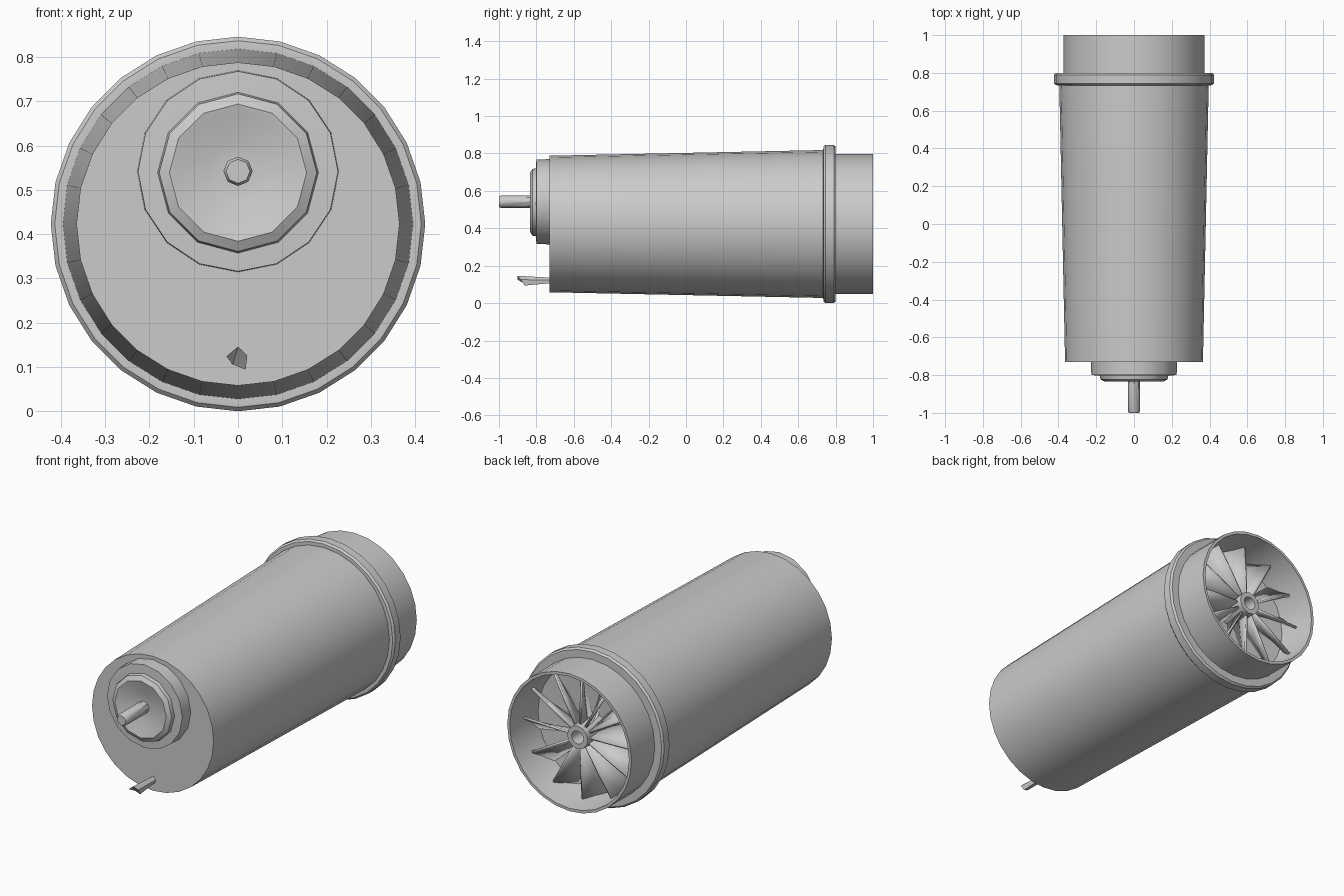
import bpy, bmesh
from math import sin, cos, tau, radians

if "Cube" in bpy.data.objects:
    bpy.data.objects.remove(bpy.data.objects["Cube"])

CZ = 0.423  # height of the main axis


def finish(name, bm, angle=40):
    bmesh.ops.remove_doubles(bm, verts=bm.verts, dist=1e-5)
    bmesh.ops.recalc_face_normals(bm, faces=bm.faces)
    me = bpy.data.meshes.new(name)
    bm.to_mesh(me)
    bm.free()
    ob = bpy.data.objects.new(name, me)
    bpy.context.collection.objects.link(ob)
    bpy.ops.object.select_all(action='DESELECT')
    ob.select_set(True)
    bpy.context.view_layer.objects.active = ob
    bpy.ops.object.shade_smooth_by_angle(angle=radians(angle))
    return ob


def lathe(name, profile, sides, z=CZ, closed=False):
    """Turn (radius, y) points about a y-parallel axis; open ends get caps."""
    bm = bmesh.new()
    rings = [[bm.verts.new((r * sin(tau * i / sides), y, z + r * cos(tau * i / sides)))
              for i in range(sides)] for r, y in profile]
    pairs = list(zip(rings, rings[1:]))
    if closed:
        pairs.append((rings[-1], rings[0]))
    else:
        bm.faces.new(rings[0])
        bm.faces.new(rings[-1])
    for a, b in pairs:
        for i in range(sides):
            j = (i + 1) % sides
            bm.faces.new((a[i], a[j], b[j], b[i]))
    return finish(name, bm)


# Tapered motor housing
lathe("housing", [(0.365, -0.73), (0.396, 0.76)], 28)

# Rounded flange around the rear
lathe("flange", [(0.39, 0.733), (0.414, 0.735), (0.423, 0.745), (0.423, 0.79),
                 (0.414, 0.8), (0.36, 0.8), (0.36, 0.74)], 28, closed=True)

# Thin rear sleeve, with a floor behind the fan
lathe("rear_sleeve", [(0.373, 0.76), (0.373, 1.0), (0.358, 1.0), (0.35, 0.9),
                      (0.335, 0.79), (0.06, 0.77)], 28)

# Fan hub with a bored end
lathe("fan_hub", [(0.068, 0.77), (0.062, 0.93), (0.036, 0.93), (0.034, 0.85)], 12)

# Twelve pitched fan blades, thickened by a modifier
bm = bmesh.new()
BLADES = 12
for k in range(BLADES):
    a = tau * k / BLADES
    rows = []
    for r, lead, trail, sweep in ((0.05, 0.905, 0.78, 0.30),
                                  (0.20, 0.90, 0.785, 0.32),
                                  (0.352, 0.89, 0.79, 0.26)):
        rows.append([bm.verts.new((r * sin(t), y, CZ + r * cos(t)))
                     for t, y in ((a, lead), (a + sweep * 0.4, (lead + trail) / 2),
                                  (a + sweep, trail))])
    for p, q in zip(rows, rows[1:]):
        for i in range(2):
            bm.faces.new((p[i], p[i + 1], q[i + 1], q[i]))
blades = finish("fan_blades", bm)
mod = blades.modifiers.new("thickness", 'SOLIDIFY')
mod.thickness = 0.012
mod.offset = 0

# Offset front bearing boss, raised ring with a dished centre, and shaft
BZ = 0.542
lathe("bearing_boss", [(0.228, -0.72), (0.226, -0.80), (0.165, -0.803)], 16, BZ)
lathe("bearing_ring", [(0.184, -0.79), (0.178, -0.822), (0.155, -0.835),
                       (0.135, -0.83), (0.07, -0.81), (0.03, -0.808)], 12, BZ - 0.003)
lathe("output_shaft", [(0.033, -0.79), (0.033, -0.99), (0.027, -1.0)], 8, 0.542)

# Small terminal with a slanted, slightly flared tip
bm = bmesh.new()
sections = [[(-0.014, -0.72, 0.107), (0.014, -0.72, 0.107), (0.018, -0.72, 0.122),
             (0.0, -0.72, 0.136), (-0.018, -0.72, 0.122)],
            [(-0.012, -0.865, 0.106), (0.017, -0.862, 0.094), (0.021, -0.885, 0.126),
             (0.0, -0.90, 0.146), (-0.026, -0.90, 0.124)]]
base, tip = [[bm.verts.new(p) for p in s] for s in sections]
for i in range(5):
    j = (i + 1) % 5
    bm.faces.new((base[i], base[j], tip[j], tip[i]))
bm.faces.new(base)
bmesh.ops.triangulate(bm, faces=[bm.faces.new(tip)])
finish("terminal", bm, 30)
